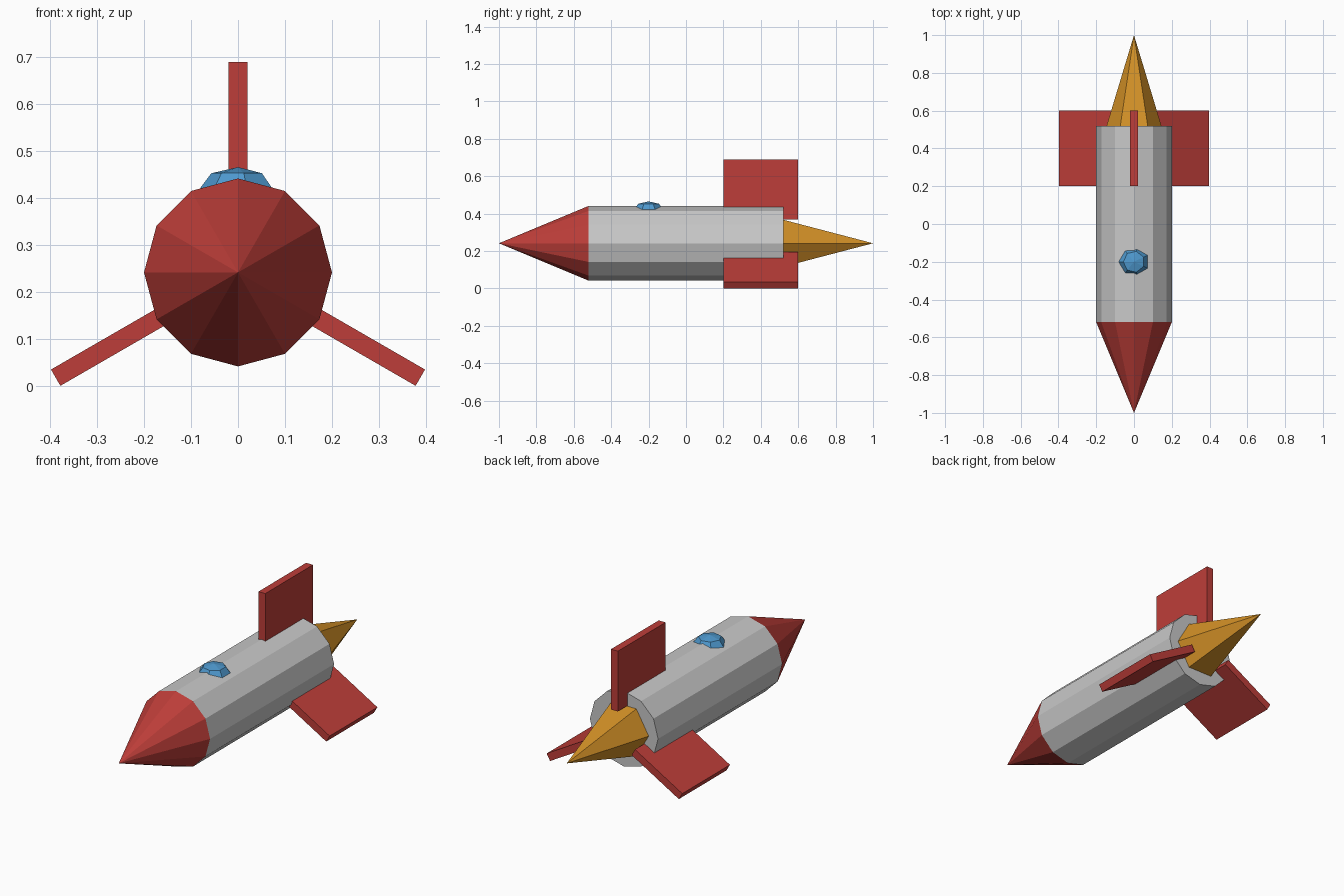
import bpy, bmesh, math
from mathutils import Matrix, Vector

cube = bpy.data.objects.get("Cube")
if cube:
    bpy.data.objects.remove(cube, do_unlink=True)

AXIS_Z = 0.2415  # height of the long axis


def material(name, rgb):
    mat = bpy.data.materials.new(name)
    mat.use_nodes = True
    mat.diffuse_color = (*rgb, 1)
    mat.node_tree.nodes["Principled BSDF"].inputs["Base Color"].default_value = (*rgb, 1)
    return mat


red = material("red", (0.515, 0.048, 0.041))
grey = material("light grey", (0.58, 0.58, 0.58))
gold = material("gold", (0.65, 0.28, 0.02))
blue = material("blue", (0.076, 0.314, 0.61))


def finish(bm, name, mat, matrix):
    bmesh.ops.transform(bm, matrix=matrix, verts=bm.verts)
    bmesh.ops.recalc_face_normals(bm, faces=bm.faces)
    mesh = bpy.data.meshes.new(name)
    bm.to_mesh(mesh)
    bm.free()
    mesh.materials.append(mat)
    obj = bpy.data.objects.new(name, mesh)
    bpy.context.collection.objects.link(obj)


def lathe(name, profile, sides, mat, matrix, phase=0.0):
    """Faceted solid of revolution about z; a radius of 0 makes a tip."""
    bm = bmesh.new()
    rings = []
    for radius, height in profile:
        count = sides if radius else 1
        angles = [phase + math.tau * i / sides for i in range(count)]
        rings.append([bm.verts.new((radius * math.cos(a), radius * math.sin(a), height))
                      for a in angles])
    for low, high in zip(rings, rings[1:]):
        for i in range(sides):
            j = (i + 1) % sides
            corners = [low[i % len(low)], low[j % len(low)],
                       high[j % len(high)], high[i % len(high)]]
            bm.faces.new(list(dict.fromkeys(corners)))
    for ring in (rings[0], rings[-1]):
        if len(ring) > 1:
            bm.faces.new(ring)
    finish(bm, name, mat, matrix)


# Hull, nose and exhaust share the long axis along y
along_y = Matrix.Translation((0, 0, AXIS_Z)) @ Matrix.Rotation(-math.pi / 2, 4, 'X')
lathe("hull", [(0.2, -0.52), (0.2, 0.52)], 12, grey, along_y)
lathe("nose_cone", [(0, -1), (0.2, -0.52)], 12, red, along_y)
lathe("exhaust_flame", [(0.151, 0.5), (0, 1)], 6, gold, along_y)

# Flattened faceted window dome sunk into the top of the hull
dome = [(0.08 * math.sin(math.pi * k / 4) if 0 < k < 4 else 0,
         -0.044 * math.cos(math.pi * k / 4)) for k in range(5)]
lathe("window_dome", dome, 7, blue,
      Matrix.Translation((0, -0.2, AXIS_Z + 0.18)), phase=math.pi)

# Three slab fins around the tail
for i, name in enumerate(("top_fin", "left_fin", "right_fin")):
    bm = bmesh.new()
    bmesh.ops.create_cube(bm, size=1)
    place = (Matrix.Translation((0, 0.4, AXIS_Z))
             @ Matrix.Rotation(math.tau * i / 3, 4, 'Y')
             @ Matrix.Translation((0, 0, 0.288))
             @ Matrix.Diagonal(Vector((0.04, 0.4, 0.32, 1))))
    finish(bm, name, red, place)
